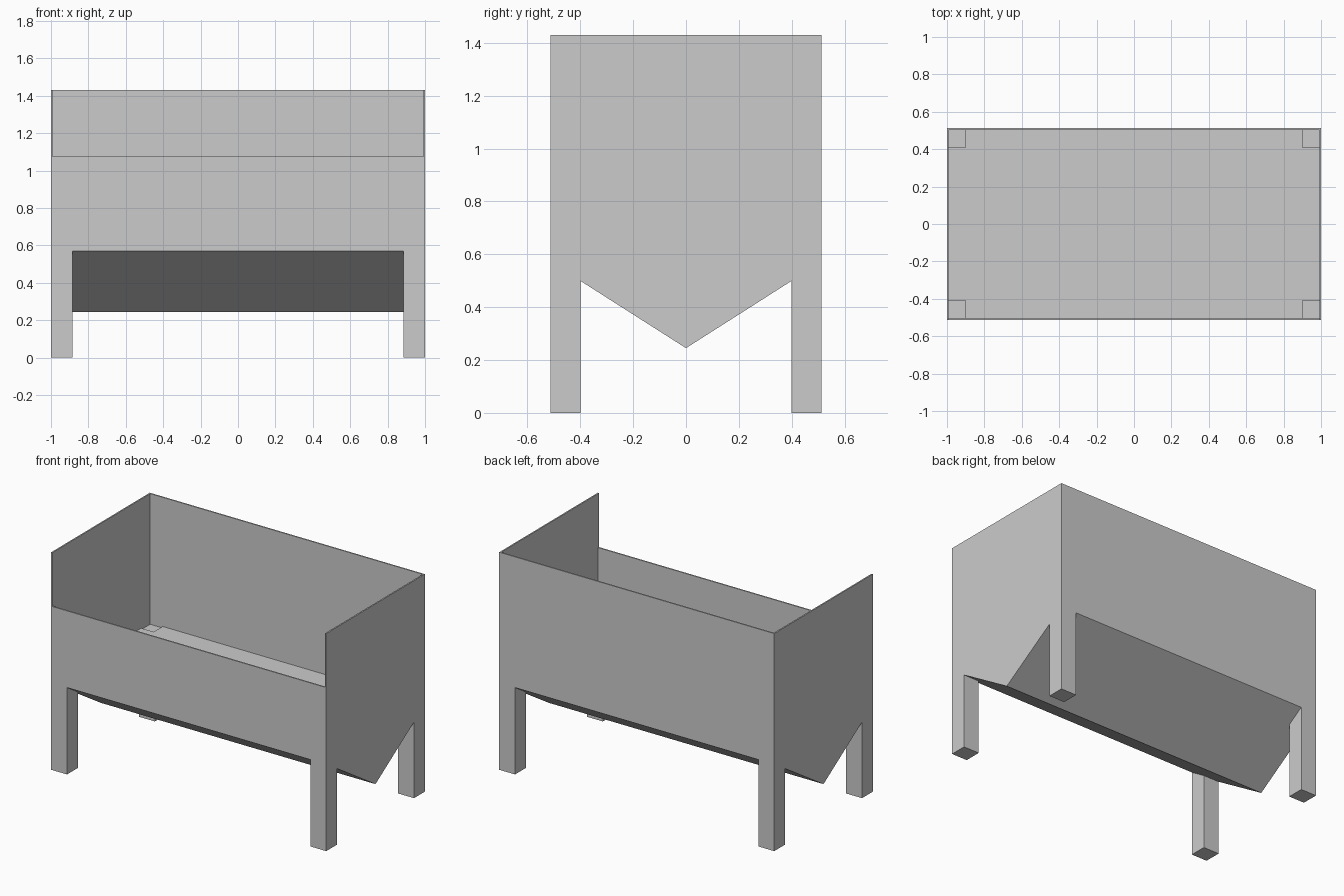
import bpy

if "Cube" in bpy.data.objects:
    bpy.data.objects.remove(bpy.data.objects["Cube"])

X, Y = 1.0, 0.512          # outer half sizes
LEG_X, LEG_Y = 0.885, 0.40  # inner faces of the legs
RIM, TOP, LOW = 0.571, 1.43, 1.075
T = 0.009                   # panel thickness


def prism(name, base, offset):
    """Extrude a closed 3D profile along an offset vector."""
    n = len(base)
    far = [tuple(a + b for a, b in zip(p, offset)) for p in base]
    faces = [tuple(range(n))[::-1], tuple(range(n, 2 * n))]
    faces += [(i, (i + 1) % n, (i + 1) % n + n, i + n) for i in range(n)]
    mesh = bpy.data.meshes.new(name)
    mesh.from_pydata(base + far, [], faces)
    obj = bpy.data.objects.new(name, mesh)
    bpy.context.collection.objects.link(obj)
    return obj


def box(name, x0, x1, y0, y1, z0, z1):
    base = [(x0, y0, z0), (x1, y0, z0), (x1, y1, z0), (x0, y1, z0)]
    return prism(name, base, (0, 0, z1 - z0))


# V-shaped underside
prism("v_bottom", [(-X, 0, 0.245), (-X, Y, RIM), (-X, -Y, RIM)][::-1], (2 * X, 0, 0))

# Flat floor with a notch over each leg
a, b, nx, ny = X - T, Y - T, 0.9, 0.41
plus = [(-nx, -b), (nx, -b), (nx, -ny), (a, -ny), (a, ny), (nx, ny),
        (nx, b), (-nx, b), (-nx, ny), (-a, ny), (-a, -ny), (-nx, -ny)]
prism("floor", [(x, y, RIM) for x, y in plus], (0, 0, 0.01))

# Low front panel and tall back panel
box("front_panel", -X + T, X - T, -Y, -Y + T, RIM, LOW)
box("back_panel", -X + T, X - T, Y - T, Y, RIM, TOP)

# End panels and corner legs
for sx, side in ((-1, "left"), (1, "right")):
    xs = sorted((sx * X, sx * (X - T)))
    box(side + "_end_panel", *xs, -Y, Y, RIM, TOP)
    for sy, end in ((-1, "front"), (1, "back")):
        box(f"{end}_{side}_leg", *sorted((sx * LEG_X, sx * X)),
            *sorted((sy * LEG_Y, sy * Y)), 0, RIM)
